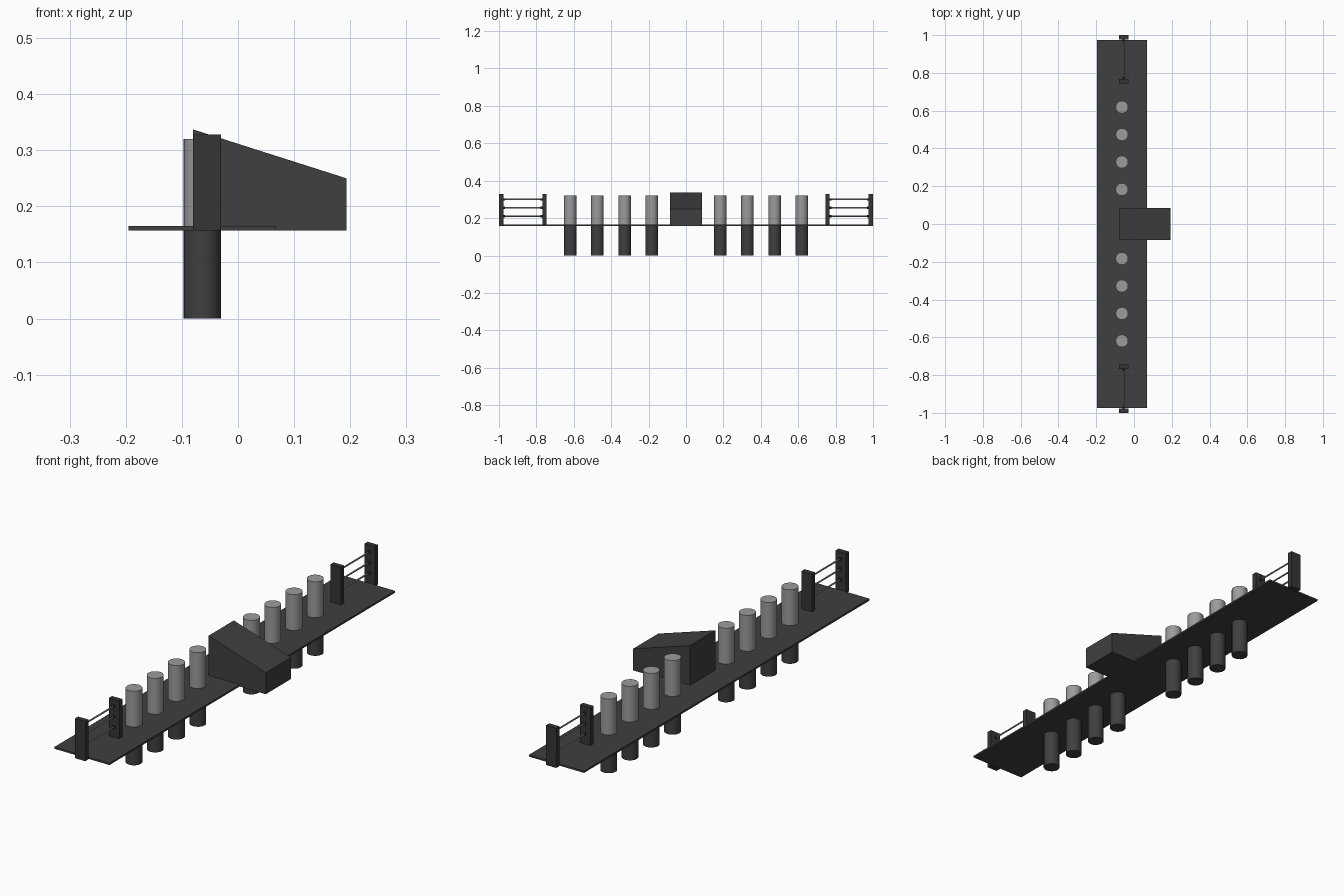
import bpy, bmesh, math

if "Cube" in bpy.data.objects:
    bpy.data.objects.remove(bpy.data.objects["Cube"])


def material(name, v):
    m = bpy.data.materials.new(name)
    m.diffuse_color = (v, v, v, 1)
    m.use_nodes = True
    m.node_tree.nodes["Principled BSDF"].inputs["Base Color"].default_value = m.diffuse_color
    return m


DARK = material("dark grey", 0.05)
BLACK = material("charcoal", 0.035)
GREY = material("light grey", 0.33)


def finish(name, bm, mat, smooth=False):
    bmesh.ops.recalc_face_normals(bm, faces=bm.faces)
    me = bpy.data.meshes.new(name)
    bm.to_mesh(me)
    bm.free()
    ob = bpy.data.objects.new(name, me)
    bpy.context.collection.objects.link(ob)
    me.materials.append(mat)
    if smooth:
        bpy.ops.object.select_all(action='DESELECT')
        ob.select_set(True)
        bpy.context.view_layer.objects.active = ob
        bpy.ops.object.shade_smooth_by_angle(angle=math.radians(40))
    return ob


def prism(name, profile, y0, y1, mat):
    """Extrude an x-z profile along y."""
    bm = bmesh.new()
    f = bm.faces.new([bm.verts.new((x, y0, z)) for x, z in profile])
    ext = bmesh.ops.extrude_face_region(bm, geom=[f])
    verts = [g for g in ext["geom"] if isinstance(g, bmesh.types.BMVert)]
    bmesh.ops.translate(bm, verts=verts, vec=(0, y1 - y0, 0))
    return finish(name, bm, mat)


def box(name, x0, x1, y0, y1, z0, z1, mat):
    return prism(name, [(x0, z0), (x1, z0), (x1, z1), (x0, z1)], y0, y1, mat)


def cylinder(name, r, length, loc, mat, sides=16, along_y=False):
    bm = bmesh.new()
    bmesh.ops.create_cone(bm, cap_ends=True, segments=sides,
                          radius1=r, radius2=r, depth=length)
    ob = finish(name, bm, mat, True)
    ob.location = loc
    if along_y:
        ob.rotation_euler.x = math.pi / 2
    return ob


# thin deck and the sloped housing at its middle
BOTTOM, TOP = 0.157, 0.165
box("deck", -0.195, 0.068, -0.975, 0.975, BOTTOM, TOP, DARK)
prism("sloped_housing", [(-0.08, BOTTOM), (0.193, BOTTOM), (0.193, 0.25), (-0.08, 0.337)],
      -0.086, 0.086, DARK)

for side in (-1, 1):
    # columns: dark below the deck, light above
    for i in range(4):
        y = side * (0.183 + 0.1453 * i)
        cylinder("column_lower", 0.0335, 0.161, (-0.064, y, 0.0805), DARK)
        cylinder("column_upper", 0.0335, 0.159, (-0.064, y, 0.2405), GREY)
    # end posts
    for a, b in ((0.977, 1.0), (0.745, 0.767)):
        y0, y1 = sorted((side * a, side * b))
        box("end_post", -0.08, -0.03, y0, y1, BOTTOM, 0.328, BLACK)
    # wires between posts, with small sockets
    for z in (0.21, 0.255, 0.30):
        cylinder("wire", 0.0035, 0.212, (-0.055, side * 0.872, z), GREY, 8, True)
        for y in (0.771, 0.973):
            cylinder("wire_socket", 0.006, 0.012, (-0.055, side * y, z), BLACK, 8, True)
